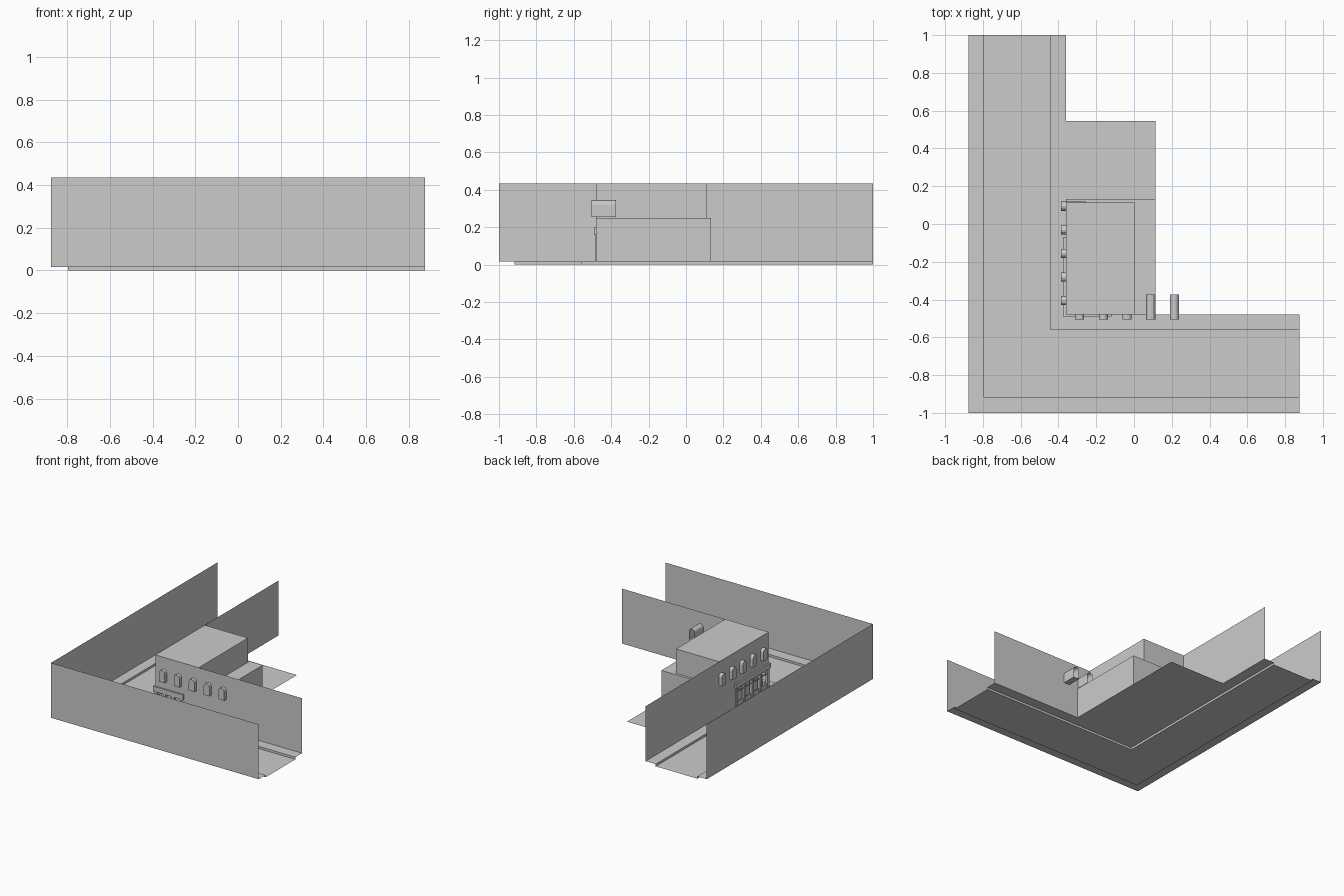
import bpy
import math

if "Cube" in bpy.data.objects:
    bpy.data.objects.remove(bpy.data.objects["Cube"])

G, TOP = 0.017, 0.435          # pavement level and wall top
XL, YF = -0.36, -0.48          # street corner of the building


def mesh(name, verts, faces):
    me = bpy.data.meshes.new(name)
    me.from_pydata(verts, [], faces)
    me.update()
    ob = bpy.data.objects.new(name, me)
    bpy.context.collection.objects.link(ob)
    return ob


def strip(name, path, z0, z1):
    """Vertical sheet following a plan path."""
    n = len(path)
    v = [(x, y, z) for z in (z0, z1) for x, y in path]
    return mesh(name, v, [(i, i + 1, n + i + 1, n + i) for i in range(n - 1)])


def flat(name, plan, z):
    return mesh(name, [(x, y, z) for x, y in plan], [tuple(range(len(plan)))])


def box(name, x0, x1, y0, y1, z0, z1):
    v = [(x, y, z) for z in (z0, z1) for x, y in ((x0, y0), (x1, y0), (x1, y1), (x0, y1))]
    f = [(3, 2, 1, 0), (4, 5, 6, 7)] + [(i, (i + 1) % 4, 4 + (i + 1) % 4, 4 + i) for i in range(4)]
    return mesh(name, v, f)


def corner(x, y):
    """L-shaped street line turning at (x, y)."""
    return [(x, 1), (x, y), (0.875, y)]


def band(a, b):
    return corner(*a) + corner(*b)[::-1]


# Ground: sunken road, kerbs, raised pavements and rear yard
outer, kerb_out, kerb_in = (-0.875, -1), (-0.795, -0.917), (-0.445, -0.56)
flat("road", band(kerb_out, kerb_in), 0)
flat("outer_pavement", band(outer, kerb_out), G)
flat("inner_pavement", band(kerb_in, (XL, YF)), G)
strip("outer_kerb", corner(*kerb_out), 0, G)
strip("inner_kerb", corner(*kerb_in), 0, G)
flat("yard_floor", [(XL, YF), (0.115, YF), (0.115, 0.545), (XL, 0.545)], G)

# Facades across the street
strip("outer_facade", corner(*outer), G, TOP)

# Near facades, leaving the shop front open below its sign
SX, SY, SZ = -0.13, -0.08, 0.16
strip("upper_facade", corner(XL, YF), SZ, TOP)
strip("side_lower_facade", [(XL, 1), (XL, SY)], G, SZ)
strip("front_lower_facade", [(SX, YF), (0.875, YF)], G, SZ)

# Building volumes behind the facades
strip("lower_block_walls", [(0.115, YF), (0.115, 0.133), (XL, 0.133)], G, 0.25)
flat("lower_block_roof", [(XL, YF), (0.115, YF), (0.115, 0.133), (XL, 0.133)], 0.25)
strip("upper_block_walls", [(0.005, YF), (0.005, 0.113), (XL, 0.113)], 0.25, TOP)
flat("upper_block_roof", [(XL, YF), (0.005, YF), (0.005, 0.113), (XL, 0.113)], TOP)

# Shop front: recessed glass, sill, pillars, glazing bars and sign band
D = 0.03
strip("shop_glass", [(XL, SY), (XL + D, SY), (XL + D, YF + D), (SX, YF + D), (SX, YF)], G, SZ)
flat("shop_soffit", [(XL, SY), (XL, YF), (SX, YF), (SX, YF + D), (XL + D, YF + D), (XL + D, SY)], SZ)
for i in range(5):
    y = YF + 0.01 + i * (SY - YF - 0.02) / 4
    box("side_shop_pillar", XL - 0.006, XL + 0.012, y - 0.01, y + 0.01, G, SZ)
for i in range(1, 4):
    x = XL + 0.01 + i * (SX - XL - 0.02) / 3
    box("front_shop_pillar", x - 0.01, x + 0.01, YF - 0.006, YF + 0.012, G, SZ)
for z, h in ((G, 0.03), (0.12, 0.008)):
    box("side_shop_rail", XL, XL + 0.01, YF, SY, z, z + h)
    box("front_shop_rail", XL, SX, YF, YF + 0.01, z, z + h)
box("side_sign_band", XL - 0.012, XL, YF - 0.012, SY + 0.01, SZ, 0.198)
box("front_sign_band", XL, SX + 0.01, YF - 0.012, YF, SZ, 0.198)

# Arched upper windows: prisms pushed through the facade, open at the back
R, Z0, Z1 = 0.024, 0.255, 0.345
arch = [(-R, Z0), (R, Z0)]
arch += [(R * math.cos(math.pi * i / 6), Z1 - R + R * math.sin(math.pi * i / 6)) for i in range(7)]


def window(name, place):
    n = len(arch)
    v = [place(u, d) + (z,) for d in (-0.026, 0.107) for u, z in arch]
    f = [tuple(range(n))] + [(i, n + i, n + (i + 1) % n, (i + 1) % n) for i in range(n)]
    mesh(name, v, f)


for i in range(5):
    cx, cy = -0.288 + i * 0.1255, 0.094 - i * 0.125
    window("front_window", lambda u, d: (cx + u, YF + d))
    window("side_window", lambda u, d: (XL + d, cy - u))
